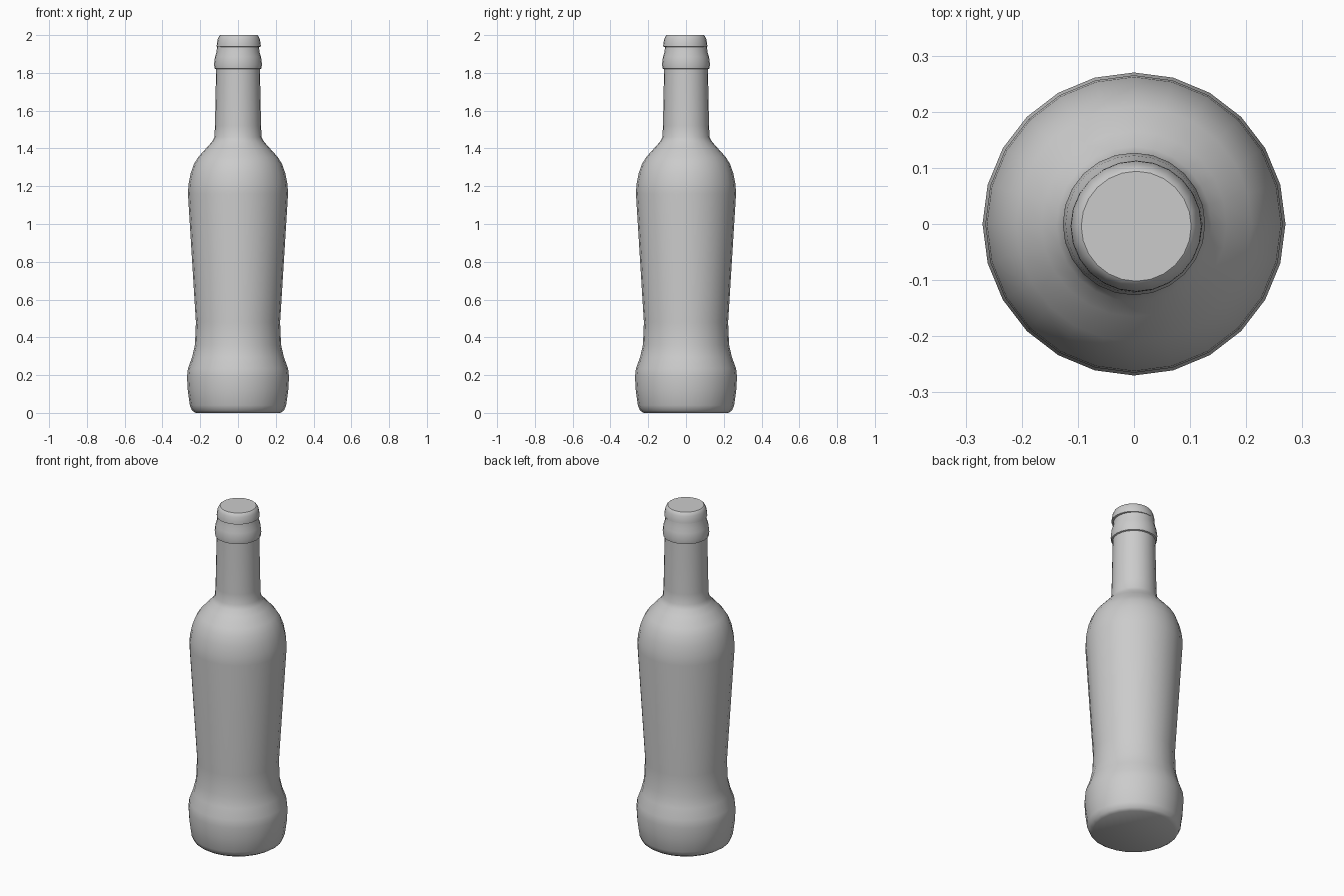
import bpy, bmesh, math

old = bpy.data.objects.get("Cube")
if old:
    bpy.data.objects.remove(old, do_unlink=True)

SIDES = 24


def make_material(name, color):
    mat = bpy.data.materials.new(name)
    mat.use_nodes = True
    mat.diffuse_color = color
    mat.node_tree.nodes["Principled BSDF"].inputs["Base Color"].default_value = color
    return mat


def lathe(name, profile, mat, centre=(0, 0)):
    """Spin a (radius, height) profile around z and close both ends."""
    bm = bmesh.new()
    rings = []
    for r, z in profile:
        rings.append([bm.verts.new((centre[0] + r * math.cos(math.tau * i / SIDES),
                                    centre[1] + r * math.sin(math.tau * i / SIDES), z))
                      for i in range(SIDES)])
    for low, high in zip(rings, rings[1:]):
        for i in range(SIDES):
            j = (i + 1) % SIDES
            bm.faces.new((low[i], low[j], high[j], high[i]))
    bm.faces.new(rings[0][::-1])
    bm.faces.new(rings[-1])
    mesh = bpy.data.meshes.new(name)
    bm.to_mesh(mesh)
    bm.free()
    mesh.materials.append(mat)
    obj = bpy.data.objects.new(name, mesh)
    bpy.context.collection.objects.link(obj)
    bpy.ops.object.select_all(action="DESELECT")
    obj.select_set(True)
    bpy.context.view_layer.objects.active = obj
    bpy.ops.object.shade_smooth_by_angle(angle=math.radians(40))
    return obj


grey = make_material("plain grey", (0.6, 0.6, 0.6, 1))

# Bottle: rounded foot, pinched waist, shoulder, neck and neck ring
lathe("bottle", [
    (0.225, 0), (0.243, 0.012), (0.255, 0.04), (0.266, 0.12), (0.27, 0.19),
    (0.265, 0.235), (0.243, 0.295), (0.228, 0.36), (0.223, 0.48),
    (0.265, 1.16), (0.262, 1.21), (0.25, 1.27), (0.232, 1.32), (0.21, 1.355),
    (0.165, 1.405), (0.138, 1.435), (0.125, 1.46), (0.122, 1.52), (0.116, 1.82),
    (0.124, 1.823), (0.127, 1.845), (0.122, 1.885), (0.114, 1.91),
    (0.11, 1.95),
], grey)

# Crown cap, set very slightly off centre
lathe("cap", [
    (0.108, 1.937), (0.117, 1.94), (0.116, 1.955), (0.111, 1.98), (0.104, 1.995), (0.098, 2.0),
], grey, (0.004, -0.004))
